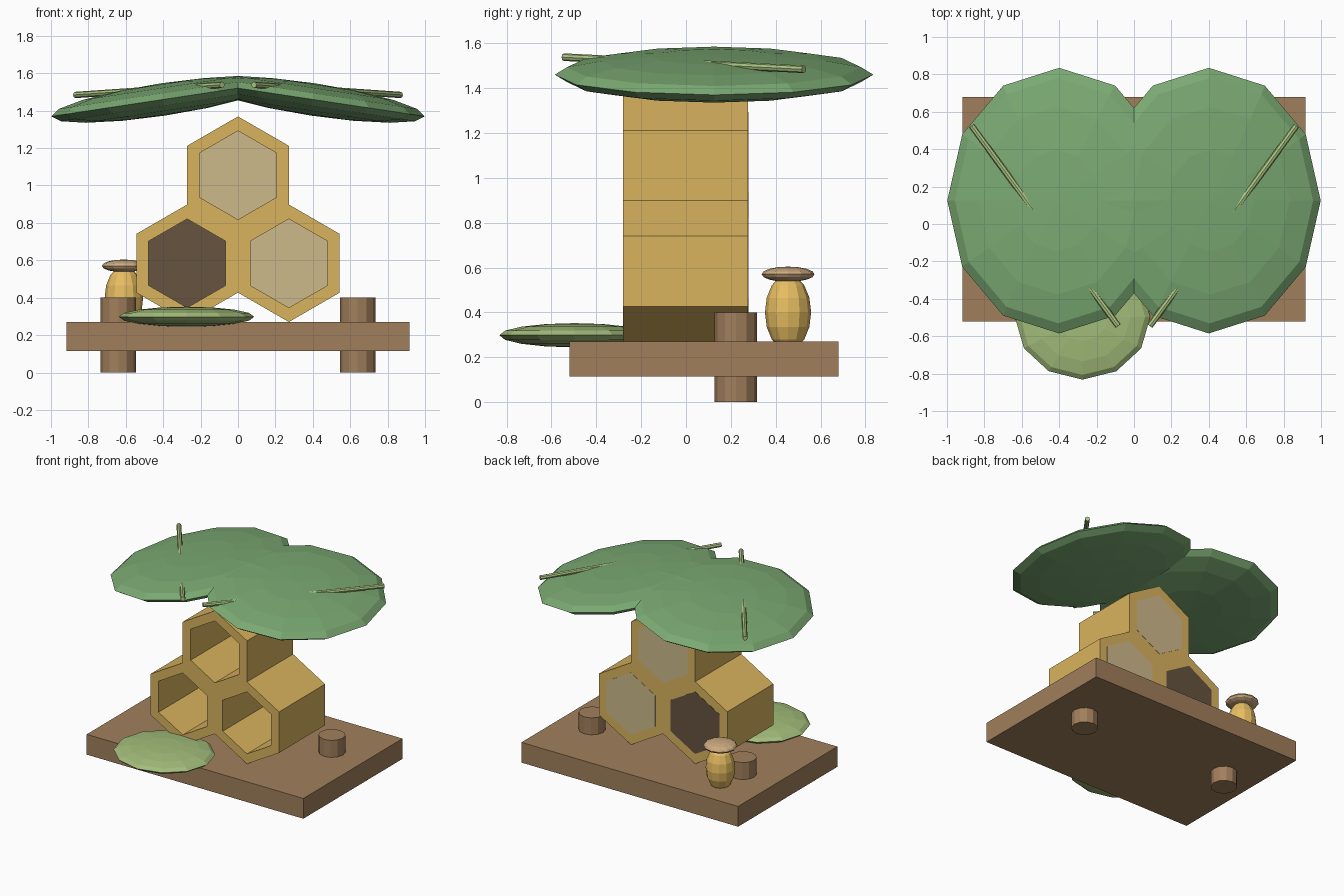
import bpy, bmesh, math
from mathutils import Vector

if "Cube" in bpy.data.objects:
    bpy.data.objects.remove(bpy.data.objects["Cube"])


def material(name, rgb):
    m = bpy.data.materials.new(name)
    m.diffuse_color = [(c / 255) ** 2.2 for c in rgb] + [1]
    m.use_nodes = True
    m.node_tree.nodes["Principled BSDF"].inputs["Base Color"].default_value = m.diffuse_color
    return m


WOOD = material("wood", (160, 126, 92))
WAX = material("wax", (217, 178, 95))
PANEL = material("pale_panel", (204, 184, 138))
DARK = material("dark_panel", (102, 84, 66))
LEAF = material("leaf", (122, 168, 114))
PALE_LEAF = material("pale_leaf", (162, 188, 122))
STEM = material("stem", (172, 198, 130))
HONEY = material("honey", (230, 188, 98))
LID = material("lid", (205, 170, 128))


def finish(name, mat):
    ob = bpy.context.object
    ob.name = name
    ob.data.materials.append(mat)
    return ob


def from_bmesh(name, bm, mat):
    bmesh.ops.recalc_face_normals(bm, faces=bm.faces)
    me = bpy.data.meshes.new(name)
    bm.to_mesh(me)
    bm.free()
    ob = bpy.data.objects.new(name, me)
    bpy.context.collection.objects.link(ob)
    me.materials.append(mat)


def ellipsoid(name, loc, radii, mat, tilt=0):
    bpy.ops.mesh.primitive_uv_sphere_add(segments=12, ring_count=8, radius=1,
                                         location=loc, rotation=(0, tilt, 0))
    finish(name, mat).scale = radii


def rod(name, a, b, radius, sides, mat):
    a, b = Vector(a), Vector(b)
    bpy.ops.mesh.primitive_cylinder_add(vertices=sides, radius=radius, depth=(b - a).length,
                                        location=(a + b) / 2)
    finish(name, mat).rotation_euler = (b - a).to_track_quat('Z', 'Y').to_euler()


def hexagon(bm, cx, cz, r, y):
    return [bm.verts.new((cx + r * math.sin(math.radians(60 * i)), y,
                          cz + r * math.cos(math.radians(60 * i)))) for i in range(6)]


def extrude_y(bm, depth):
    ext = bmesh.ops.extrude_face_region(bm, geom=bm.faces[:], use_keep_orig=True)
    moved = [v for v in ext["geom"] if isinstance(v, bmesh.types.BMVert)]
    bmesh.ops.translate(bm, verts=moved, vec=(0, depth, 0))


# wooden base board
bpy.ops.mesh.primitive_cube_add(size=1, location=(0, 0.08, 0.1925))
finish("base_board", WOOD).scale = (1.835, 1.2, 0.155)

# honeycomb: three open hexagonal cells joined into one block
R = 0.314
W = R * math.sqrt(3) / 2
CELLS = [("top", 0, 0.27 + 2.5 * R, PANEL), ("left", -W, 0.27 + R, DARK),
         ("right", W, 0.27 + R, PANEL)]
bm = bmesh.new()
for _, cx, cz, _ in CELLS:
    outer = hexagon(bm, cx, cz, R, -0.28)
    inner = hexagon(bm, cx, cz, 0.237, -0.28)
    for i in range(6):
        j = (i + 1) % 6
        bm.faces.new((outer[i], outer[j], inner[j], inner[i]))
bmesh.ops.remove_doubles(bm, verts=bm.verts, dist=0.001)
extrude_y(bm, 0.557)
from_bmesh("honeycomb_block", bm, WAX)

# panels closing the back of each cell
for name, cx, cz, mat in CELLS:
    bm = bmesh.new()
    bm.faces.new(hexagon(bm, cx, cz, 0.238, 0.255))
    extrude_y(bm, 0.024)
    from_bmesh(name + "_back_panel", bm, mat)

# mirrored pegs, roof leaves and leaf stems
for side, s in (("left", -1), ("right", 1)):
    rod(side + "_peg", (s * 0.64, 0.222, 0), (s * 0.64, 0.222, 0.4), 0.094, 12, WOOD)
    ellipsoid(side + "_roof_leaf", (s * 0.4, 0.125, 1.46), (0.605, 0.71, 0.087), LEAF,
              s * math.radians(8.6))
    rod(side + "_leaf_stem", (s * 0.868, 0.525, 1.484), (s * 0.085, -0.545, 1.538), 0.017, 8, STEM)

# landing pad leaf
ellipsoid("landing_leaf", (-0.275, -0.497, 0.298), (0.362, 0.335, 0.054), PALE_LEAF)

# honey jar
ellipsoid("honey_jar", (-0.61, 0.455, 0.4), (0.103, 0.103, 0.17), HONEY)
ellipsoid("jar_lid", (-0.61, 0.455, 0.57), (0.118, 0.118, 0.034), LID)
